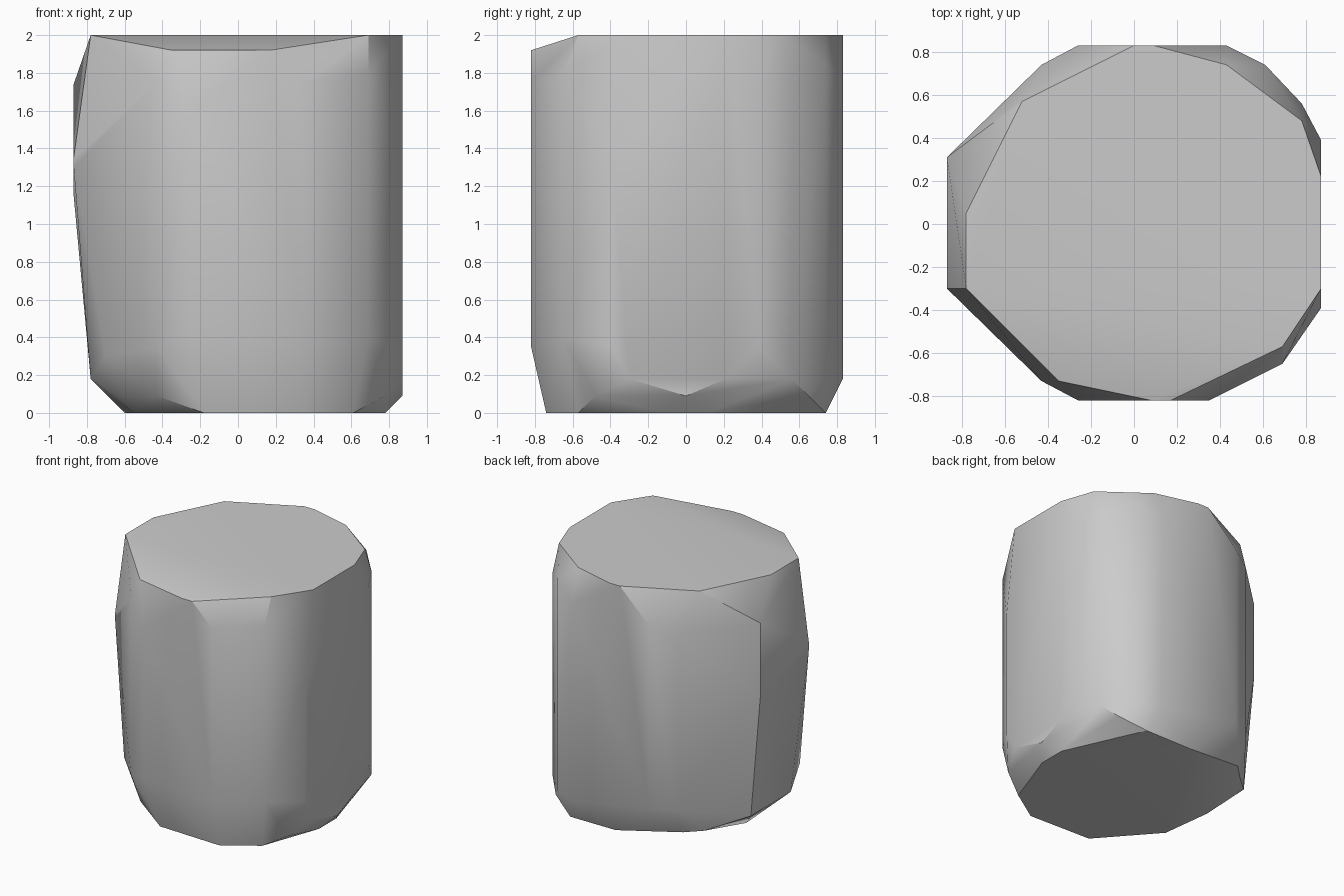
import bpy, bmesh, math

cube = bpy.data.objects.get("Cube")
if cube:
    bpy.data.objects.remove(cube)

# Plain grey stone
grey = bpy.data.materials.new("stone_grey")
grey.use_nodes = True
colour = (0.6, 0.6, 0.6, 1)
grey.diffuse_color = colour
grey.node_tree.nodes["Principled BSDF"].inputs["Base Color"].default_value = colour

# Worn top rim: flat cap and its chipped front lip
cap = [(.87, -.3), (.87, .22), (.78, .48), (.43, .74), (.09, .83), (0, .83),
       (-.52, .57), (-.78, .05), (-.78, -.3), (.69, -.57)]
lip = [(-.35, -.73), (.08, -.82), (.17, -.82)]

# Wall corners: x, y, lowest z, highest z
walls = [(.87, .39, .35, 1.75), (.78, .56, .18, 1.8), (.61, .74, .18, 1.85),
         (.43, .83, .18, 1.75), (-.26, .83, .3, 1.75), (-.43, .74, .3, 1.7),
         (-.87, .31, 1.15, 1.74), (-.87, -.3, 1.3, 1.35),
         (-.43, -.73, .35, 1.75), (-.26, -.82, .4, 1.6), (.35, -.82, .35, 1.75),
         (.69, -.65, .4, 1.8), (.87, -.39, .35, 1.33),
         (-.78, .3, .18, .5), (-.78, -.2, .18, .5), (-.7, -.43, .3, .35)]

# Chipped foot edge and flat base
foot = [(.87, -.3, .18), (.87, 0, .09), (.87, .21, .18), (.78, -.48, .09),
        (.69, .65, .09), (-.43, .65, .09), (-.54, .54, .09),
        (-.61, -.39, .09), (-.43, -.61, .09)]
base = [(.78, .12), (.5, .74), (.1, .74), (-.6, .1), (-.55, -.3),
        (-.18, -.72), (.35, -.74), (.61, -.57), (.78, -.1)]

points = [(x, y, 2) for x, y in cap] + [(x, y, 1.92) for x, y in lip]
points += [(x, y, z) for x, y, low, high in walls for z in (low, high)]
points += foot + [(x, y, 0) for x, y in base]

# Wrap the corners in one solid faceted block
bm = bmesh.new()
for p in points:
    bm.verts.new(p)
hull = bmesh.ops.convex_hull(bm, input=bm.verts[:])
loose = {g for g in hull["geom_interior"] + hull["geom_unused"]
         if isinstance(g, bmesh.types.BMVert)}
bmesh.ops.delete(bm, geom=list(loose), context="VERTS")
bmesh.ops.dissolve_limit(bm, angle_limit=math.radians(1),
                         verts=bm.verts[:], edges=bm.edges[:])
bmesh.ops.recalc_face_normals(bm, faces=bm.faces[:])
mesh = bpy.data.meshes.new("stone_block")
bm.to_mesh(mesh)
bm.free()
mesh.materials.append(grey)
block = bpy.data.objects.new("stone_block", mesh)
bpy.context.collection.objects.link(block)
bpy.context.view_layer.objects.active = block
block.select_set(True)
bpy.ops.object.shade_smooth_by_angle(angle=math.radians(30))
